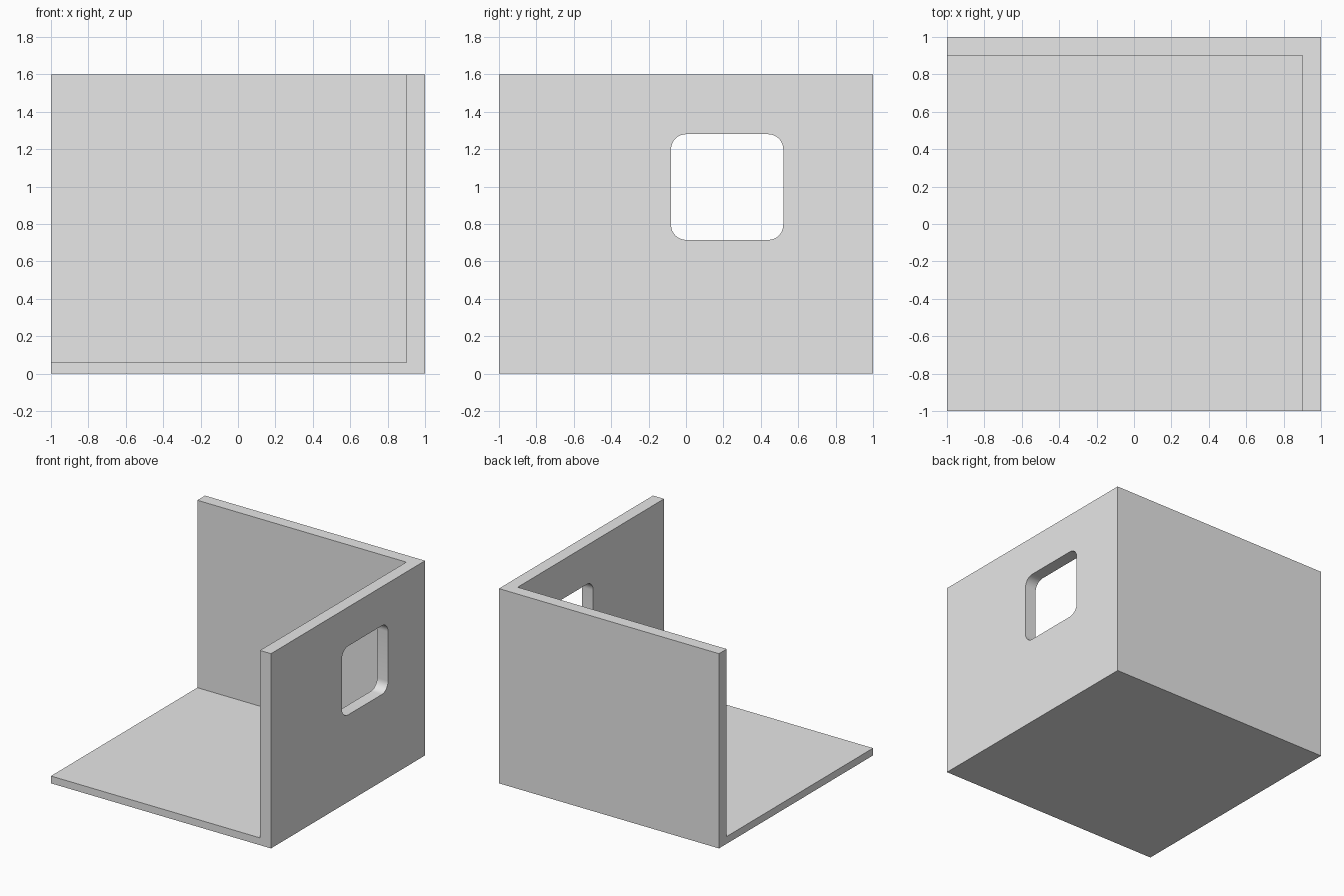
import bpy
import bmesh
from mathutils import Vector
from math import radians

default = bpy.data.objects.get("Cube")
if default:
    bpy.data.objects.remove(default, do_unlink=True)

grey = bpy.data.materials.new("light grey")
grey.use_nodes = True
colour = (0.8, 0.8, 0.8, 1)
grey.diffuse_color = colour
grey.node_tree.nodes["Principled BSDF"].inputs["Base Color"].default_value = colour


def box(name, low, high, round_x=0):
    """Box between two corners, optionally rounding the edges that run along x."""
    low, high = Vector(low), Vector(high)
    bm = bmesh.new()
    bmesh.ops.create_cube(bm, size=1)
    for v in bm.verts:
        v.co = (low + high) / 2 + v.co * (high - low)
    if round_x:
        edges = [e for e in bm.edges
                 if abs(e.verts[0].co.x - e.verts[1].co.x) > 0.01]
        bmesh.ops.bevel(bm, geom=edges, offset=round_x, segments=8,
                        profile=0.5, affect='EDGES')
    mesh = bpy.data.meshes.new(name)
    bm.to_mesh(mesh)
    bm.free()
    mesh.materials.append(grey)
    obj = bpy.data.objects.new(name, mesh)
    bpy.context.collection.objects.link(obj)
    return obj


# Solid block that becomes the floor and two walls
room = box("room_corner", (-1, -1, 0), (1, 1, 1.6))

# Open interior and rounded window opening
cutters = [
    box("interior_cutter", (-2, -2, 0.06), (0.9, 0.9, 2)),
    box("window_cutter", (0.7, -0.08, 0.715), (1.2, 0.52, 1.28), 0.08),
]

bpy.ops.object.select_all(action='DESELECT')
room.select_set(True)
bpy.context.view_layer.objects.active = room
for cutter in cutters:
    cut = room.modifiers.new(cutter.name, 'BOOLEAN')
    cut.operation = 'DIFFERENCE'
    cut.solver = 'EXACT'
    cut.object = cutter
    bpy.ops.object.modifier_apply(modifier=cut.name)
    bpy.data.objects.remove(cutter, do_unlink=True)

bpy.ops.object.shade_smooth_by_angle(angle=radians(30))
